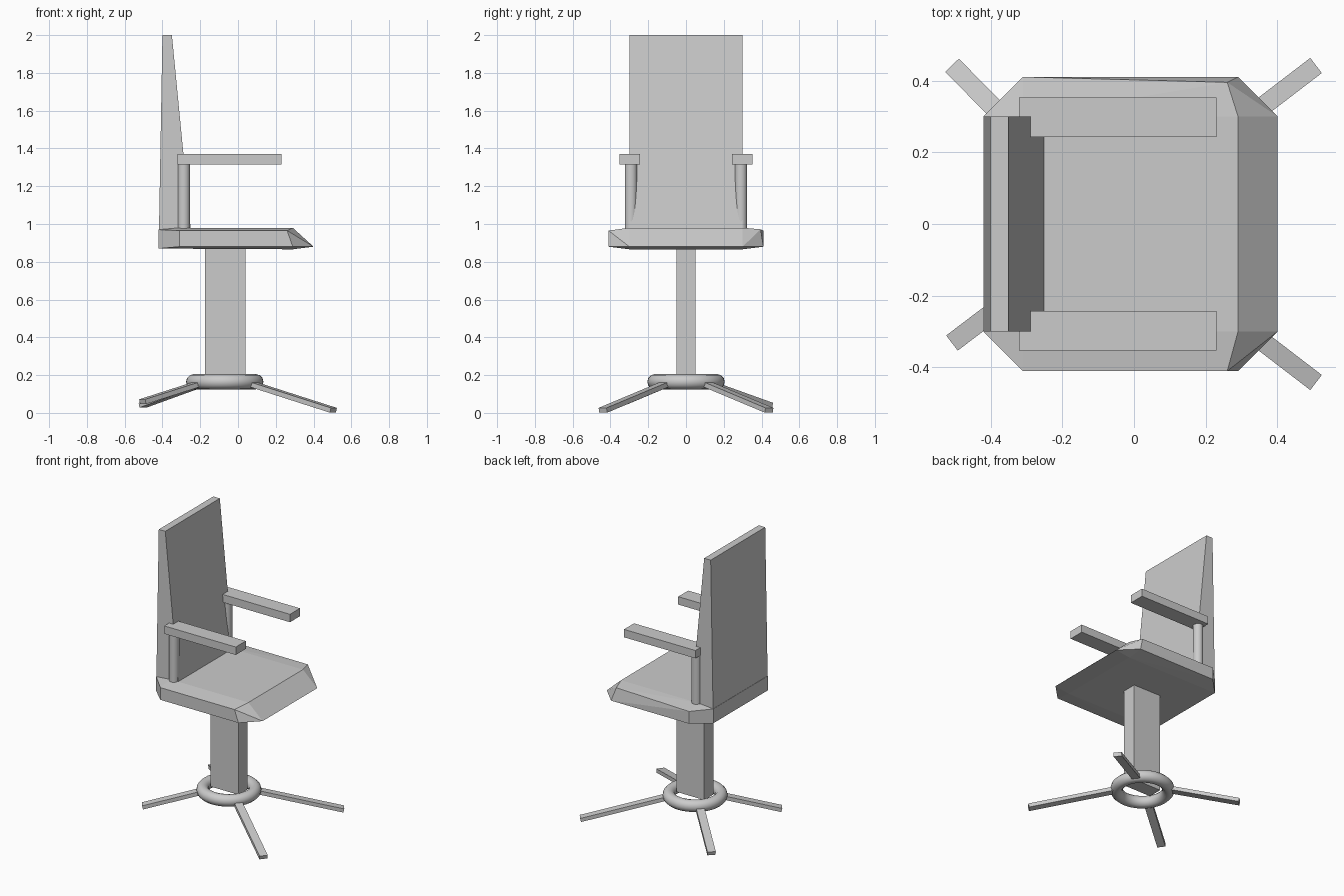
import bpy, bmesh
from math import radians, cos, sin, atan2, hypot
from mathutils import Matrix, Vector

if "Cube" in bpy.data.objects:
    bpy.data.objects.remove(bpy.data.objects["Cube"])


def new_object(name, bm):
    bmesh.ops.recalc_face_normals(bm, faces=bm.faces)
    mesh = bpy.data.meshes.new(name)
    bm.to_mesh(mesh)
    bm.free()
    obj = bpy.data.objects.new(name, mesh)
    bpy.context.collection.objects.link(obj)
    return obj


def box(name, lo, hi):
    lo, hi = Vector(lo), Vector(hi)
    bm = bmesh.new()
    bmesh.ops.create_cube(bm, size=1, matrix=Matrix.Translation((lo + hi) / 2)
                          @ Matrix.Diagonal((*(hi - lo), 1)))
    return new_object(name, bm)


def smooth(name):
    bpy.context.object.name = name
    bpy.ops.object.shade_smooth_by_angle(angle=radians(40))


# Seat: bevelled octagonal cushion with a sloping front lip
half = [(-.42, .30, .97), (-.31, .30, .98), (-.31, .41, .965), (.29, .30, .98),
        (-.42, .30, .87), (-.31, .41, .88), (.29, .41, .88),
        (.29, .30, .866), (.40, .30, .88)]
bm = bmesh.new()
for x, y, z in half:
    for side in (-1, 1):
        bm.verts.new((x, side * y, z))
bm.verts.new((.26, -.41, .965))
bm.verts.new((.26, .395, .972))
bmesh.ops.convex_hull(bm, input=bm.verts)
bmesh.ops.dissolve_limit(bm, angle_limit=radians(1), verts=bm.verts, edges=bm.edges)
new_object("seat", bm)

# Backrest: tapered side profile extruded across the width
bm = bmesh.new()
profile = [(-.42, .87), (-.245, .87), (-.25, .97), (-.35, 2), (-.40, 2)]
face = bm.faces.new([bm.verts.new((x, -.30, z)) for x, z in profile])
ext = bmesh.ops.extrude_face_region(bm, geom=[face])
bmesh.ops.translate(bm, vec=(0, .60, 0),
                    verts=[v for v in ext["geom"] if isinstance(v, bmesh.types.BMVert)])
if face.is_valid and not any(len(e.link_faces) > 1 for e in face.edges):
    bm.faces.new(list(face.verts))
new_object("backrest", bm)

# Armrests on round posts
for label, side in (("right", -1), ("left", 1)):
    ys = sorted((side * .243, side * .353))
    box(label + "_armrest", (-.32, ys[0], 1.315), (.23, ys[1], 1.37))
    bpy.ops.mesh.primitive_cylinder_add(vertices=24, radius=.033, depth=.37,
                                        location=(-.287, side * .291, 1.14))
    smooth(label + "_armrest_post")

# Column and base ring
CX = -.07
box("column", (-.175, -.05, .175), (.04, .05, .88))
bpy.ops.mesh.primitive_torus_add(location=(CX, 0, .165), major_segments=40,
                                 minor_segments=12, major_radius=.165, minor_radius=.04)
smooth("base_ring")

# Splayed legs sloping from the ring to the floor
tips = [(.505, -.44), (.505, .44), (-.505, .44), (-.505, -.33)]
for i, (tx, ty) in enumerate(tips):
    angle, reach = atan2(ty, tx - CX), hypot(tx - CX, ty)

    def point(r):
        return Vector((CX + r * cos(angle), r * sin(angle), .15 - .255 * (r - .19)))

    a, b = point(.15), point(reach)
    bm = bmesh.new()
    rot = (b - a).to_track_quat('X', 'Z').to_matrix().to_4x4()
    bmesh.ops.create_cube(bm, size=1, matrix=Matrix.Translation((a + b) / 2) @ rot
                          @ Matrix.Diagonal(((b - a).length, .053, .026, 1)))
    new_object(f"base_leg_{i + 1}", bm)
